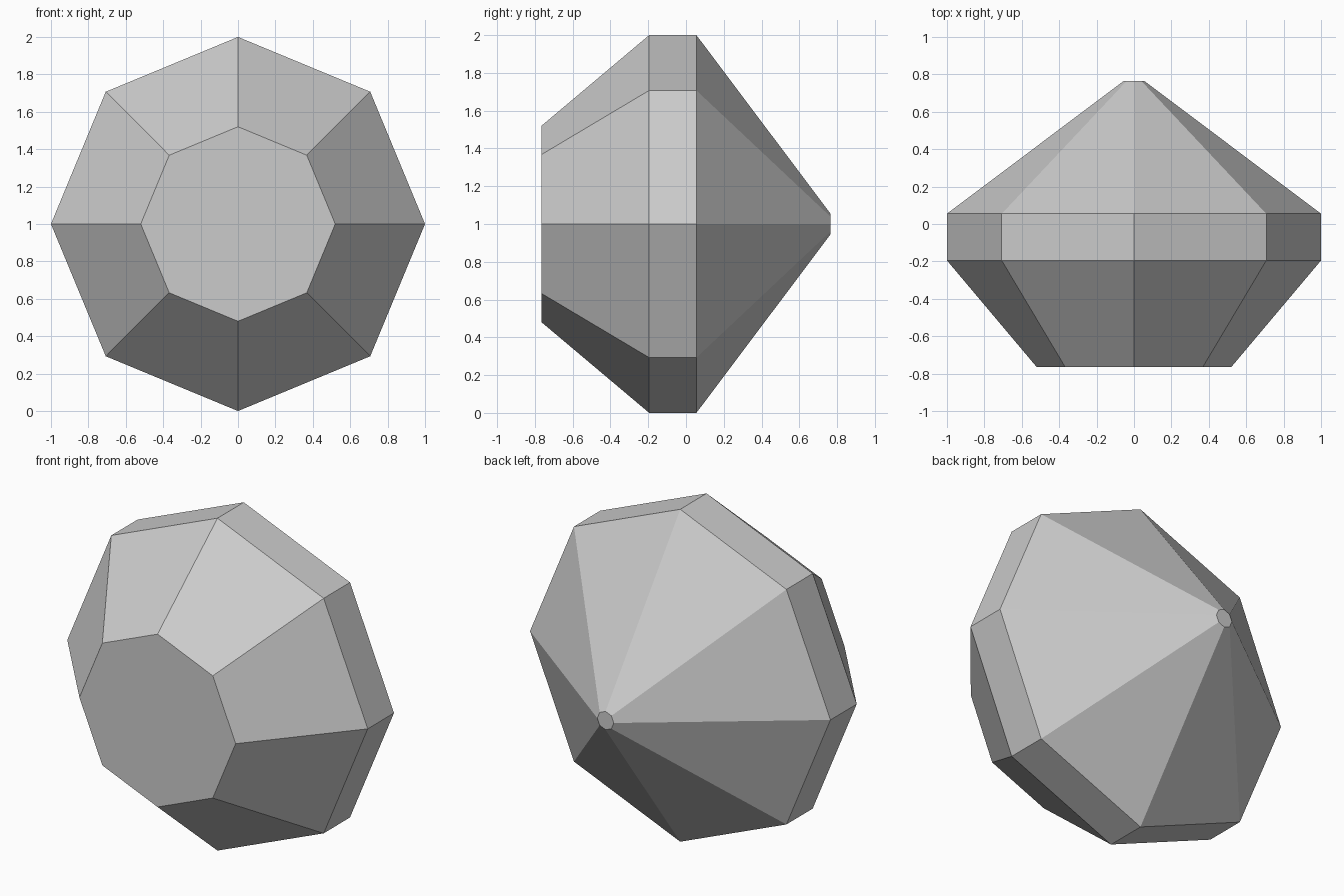
import bpy, bmesh, math

if "Cube" in bpy.data.objects:
    bpy.data.objects.remove(bpy.data.objects["Cube"])

SIDES = 8
# (y, radius) of each ring, from the flat front table to the small back tip
PROFILE = [(-0.765, 0.52), (-0.195, 1.0), (0.055, 1.0), (0.765, 0.055)]

grey = bpy.data.materials.new("plain grey")
grey.diffuse_color = (0.6, 0.6, 0.6, 1)
grey.use_nodes = True
grey.node_tree.nodes["Principled BSDF"].inputs["Base Color"].default_value = grey.diffuse_color


def ring(bm, y, r):
    return [bm.verts.new((r * math.cos(math.tau * i / SIDES), y,
                          1 + r * math.sin(math.tau * i / SIDES)))
            for i in range(SIDES)]


# Cut gem: rings along the y axis, bridged and capped
bm = bmesh.new()
rings = [ring(bm, y, r) for y, r in PROFILE]
for a, b in zip(rings, rings[1:]):
    for i in range(SIDES):
        j = (i + 1) % SIDES
        bm.faces.new((a[i], a[j], b[j], b[i]))
bm.faces.new(rings[0])   # front table
bm.faces.new(rings[-1])  # back tip
bmesh.ops.recalc_face_normals(bm, faces=bm.faces)

mesh = bpy.data.meshes.new("cut_gem")
bm.to_mesh(mesh)
bm.free()
mesh.materials.append(grey)
gem = bpy.data.objects.new("cut_gem", mesh)
bpy.context.collection.objects.link(gem)
